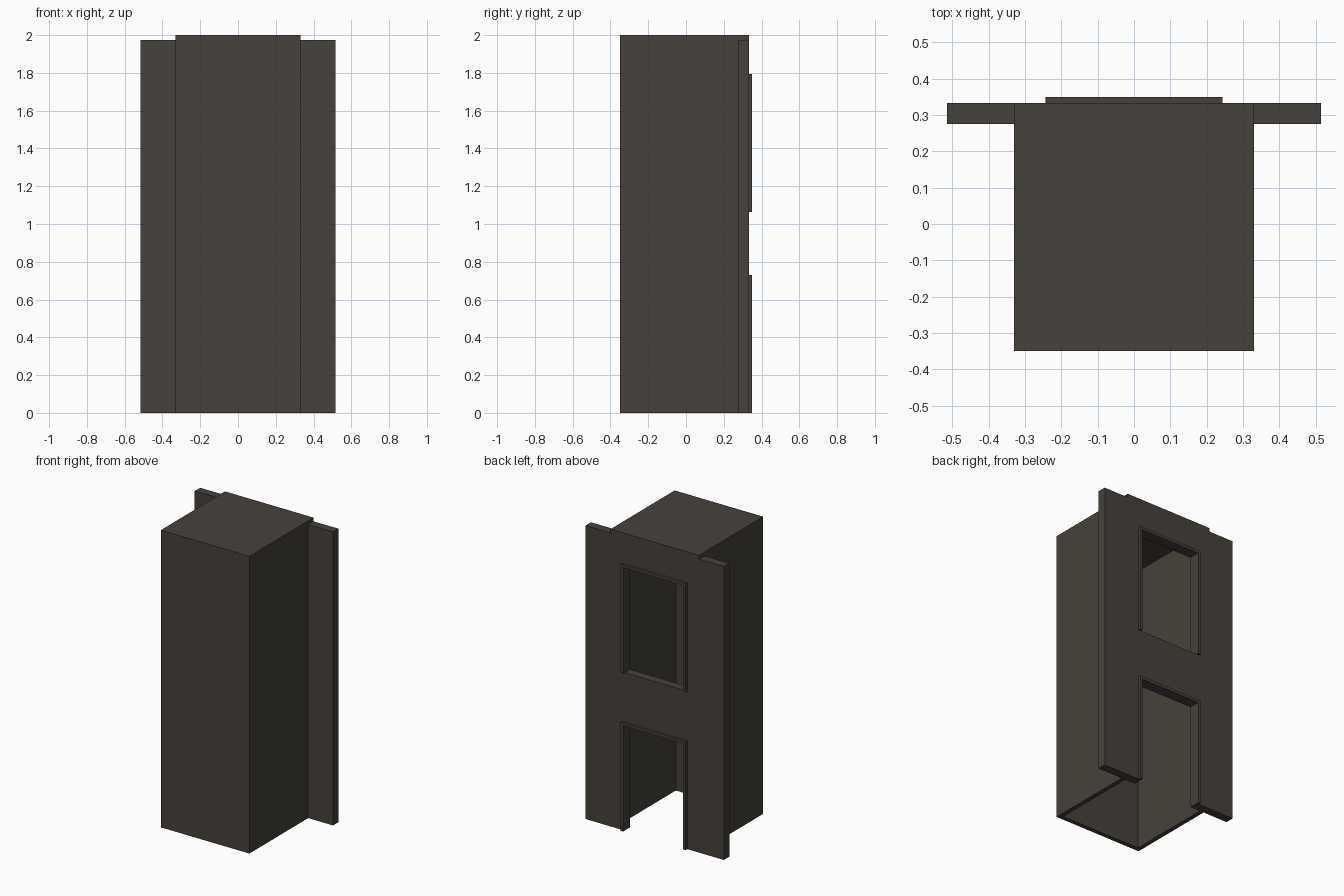
import bpy

cube = bpy.data.objects.get("Cube")
if cube:
    bpy.data.objects.remove(cube, do_unlink=True)

# Single dark stone colour
COLOUR = (0.061, 0.053, 0.043, 1.0)
stone = bpy.data.materials.new("dark_stone")
stone.use_nodes = True
stone.diffuse_color = COLOUR
stone.node_tree.nodes["Principled BSDF"].inputs["Base Color"].default_value = COLOUR

# Main dimensions
HALF_W, FRONT, BACK, HEIGHT = 0.33, -0.35, 0.333, 2.0
WALL = 0.03                       # shell thickness
PANEL_IN, PANEL_TOP = 0.275, 1.975
TRIM_OUT, TRIM_BACK, TRIM = 0.243, 0.35, 0.019
OPEN = TRIM_OUT - TRIM            # half width of the openings
OPENINGS = {"doorway": (0.0, 0.73), "window": (1.063, 1.795)}


def box(name, x0, x1, y0, y1, z0, z1):
    """Axis-aligned box from its limits."""
    bpy.ops.mesh.primitive_cube_add(
        size=1, location=((x0 + x1) / 2, (y0 + y1) / 2, (z0 + z1) / 2))
    ob = bpy.context.object
    ob.name = name
    ob.scale = (x1 - x0, y1 - y0, z1 - z0)
    bpy.ops.object.transform_apply(location=False, rotation=False, scale=True)
    ob.data.materials.append(stone)
    return ob


def combine(target, tool, operation):
    """Apply a boolean and discard the tool."""
    mod = target.modifiers.new(operation.lower(), "BOOLEAN")
    mod.object, mod.operation, mod.solver = tool, operation, "EXACT"
    bpy.context.view_layer.objects.active = target
    bpy.ops.object.modifier_apply(modifier=mod.name)
    bpy.data.objects.remove(tool, do_unlink=True)


# Tall shaft joined to the wider back wall
shaft = box("shaft_and_back_wall", -HALF_W, HALF_W, FRONT, BACK, 0, HEIGHT)
combine(shaft, box("back_wall", -0.515, 0.515, PANEL_IN, BACK, 0, PANEL_TOP), "UNION")

# Hollow interior, open at the bottom
inner = HALF_W - WALL
combine(shaft, box("cavity", -inner, inner, FRONT + WALL, PANEL_IN,
                   -0.1, HEIGHT - WALL), "DIFFERENCE")

# Doorway and window, each with a three-sided raised trim
for name, (low, high) in OPENINGS.items():
    cut_low = low if low > 0 else -0.1
    combine(shaft, box(name + "_cut", -OPEN, OPEN, PANEL_IN - 0.02, TRIM_BACK + 0.02,
                       cut_low, high - TRIM), "DIFFERENCE")
    trim = box(name + "_trim", -TRIM_OUT, TRIM_OUT, BACK, TRIM_BACK, low, high)
    combine(trim, box(name + "_trim_cut", -OPEN, OPEN, BACK - 0.1, TRIM_BACK + 0.1,
                      low - 0.1, high - TRIM), "DIFFERENCE")
